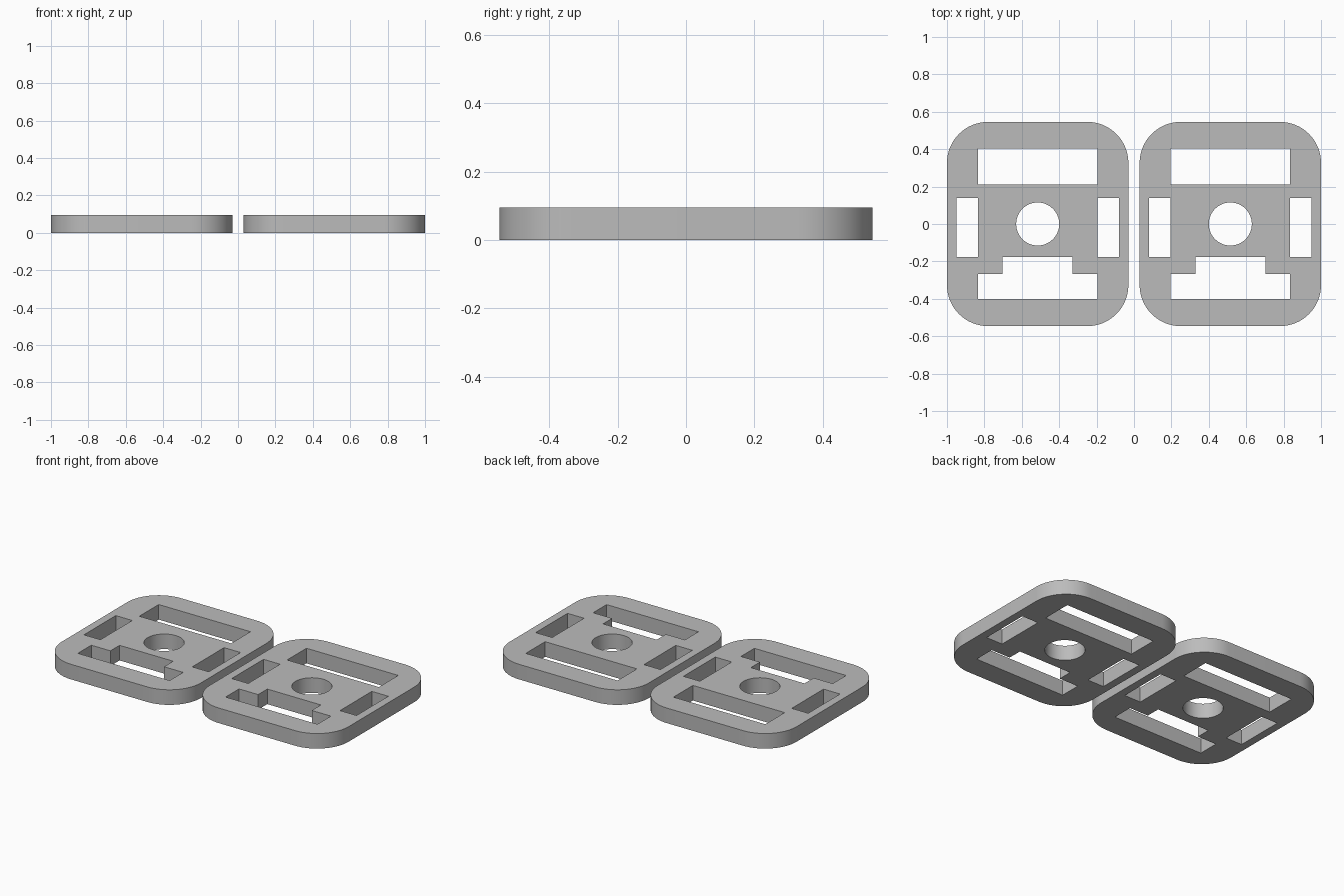
import bpy, bmesh
from math import sin, cos, pi, radians

cube = bpy.data.objects.get("Cube")
if cube:
    bpy.data.objects.remove(cube, do_unlink=True)

HALF_X, HALF_Y, CORNER, THICK = 0.485, 0.546, 0.22, 0.095
CENTRE_X = 0.515

grey = bpy.data.materials.new("plain grey")
grey.use_nodes = True
colour = (0.5, 0.5, 0.5, 1)
grey.diffuse_color = colour
grey.node_tree.nodes["Principled BSDF"].inputs["Base Color"].default_value = colour


def arc(cx, cy, r, start, sweep, steps):
    return [(cx + r * cos(start + sweep * i / steps),
             cy + r * sin(start + sweep * i / steps)) for i in range(steps + 1)]


def rectangle(x0, x1, y0, y1):
    return [(x0, y0), (x1, y0), (x1, y1), (x0, y1)]


# Rounded outer outline
outline = []
for i, (sx, sy) in enumerate([(1, 1), (-1, 1), (-1, -1), (1, -1)]):
    outline += arc(sx * (HALF_X - CORNER), sy * (HALF_Y - CORNER), CORNER,
                   i * pi / 2, pi / 2, 16)

# Openings: strap slot, side slots, stepped slot and round centre hole
stepped = [(0.32, -0.402), (0.32, -0.268), (0.187, -0.268), (0.187, -0.177)]
stepped += [(-x, y) for x, y in reversed(stepped)]
openings = [
    rectangle(-0.32, 0.32, 0.21, 0.403),
    rectangle(-0.435, -0.32, -0.177, 0.14),
    rectangle(0.32, 0.435, -0.177, 0.14),
    stepped,
    arc(0, 0, 0.115, 0, 2 * pi, 64)[:-1],
]


def make_plate(name, x):
    bm = bmesh.new()
    edges = []
    for loop in [outline] + openings:
        verts = [bm.verts.new((px, py, 0)) for px, py in loop]
        edges += [bm.edges.new((a, b)) for a, b in zip(verts, verts[1:] + verts[:1])]
    bmesh.ops.triangle_fill(bm, edges=edges, use_beauty=True, normal=(0, 0, 1))
    # Raise a copy of the flat face to give the plate its thickness
    raised = bmesh.ops.extrude_face_region(bm, geom=bm.faces[:], use_keep_orig=True)
    top = [g for g in raised["geom"] if isinstance(g, bmesh.types.BMVert)]
    bmesh.ops.translate(bm, verts=top, vec=(0, 0, THICK))
    bmesh.ops.recalc_face_normals(bm, faces=bm.faces[:])
    mesh = bpy.data.meshes.new(name)
    bm.to_mesh(mesh)
    bm.free()
    mesh.materials.append(grey)
    plate = bpy.data.objects.new(name, mesh)
    plate.location.x = x
    bpy.context.collection.objects.link(plate)
    bpy.ops.object.select_all(action="DESELECT")
    plate.select_set(True)
    bpy.context.view_layer.objects.active = plate
    bpy.ops.object.shade_smooth_by_angle(angle=radians(30))


make_plate("left_plate", CENTRE_X)
make_plate("right_plate", -CENTRE_X)
